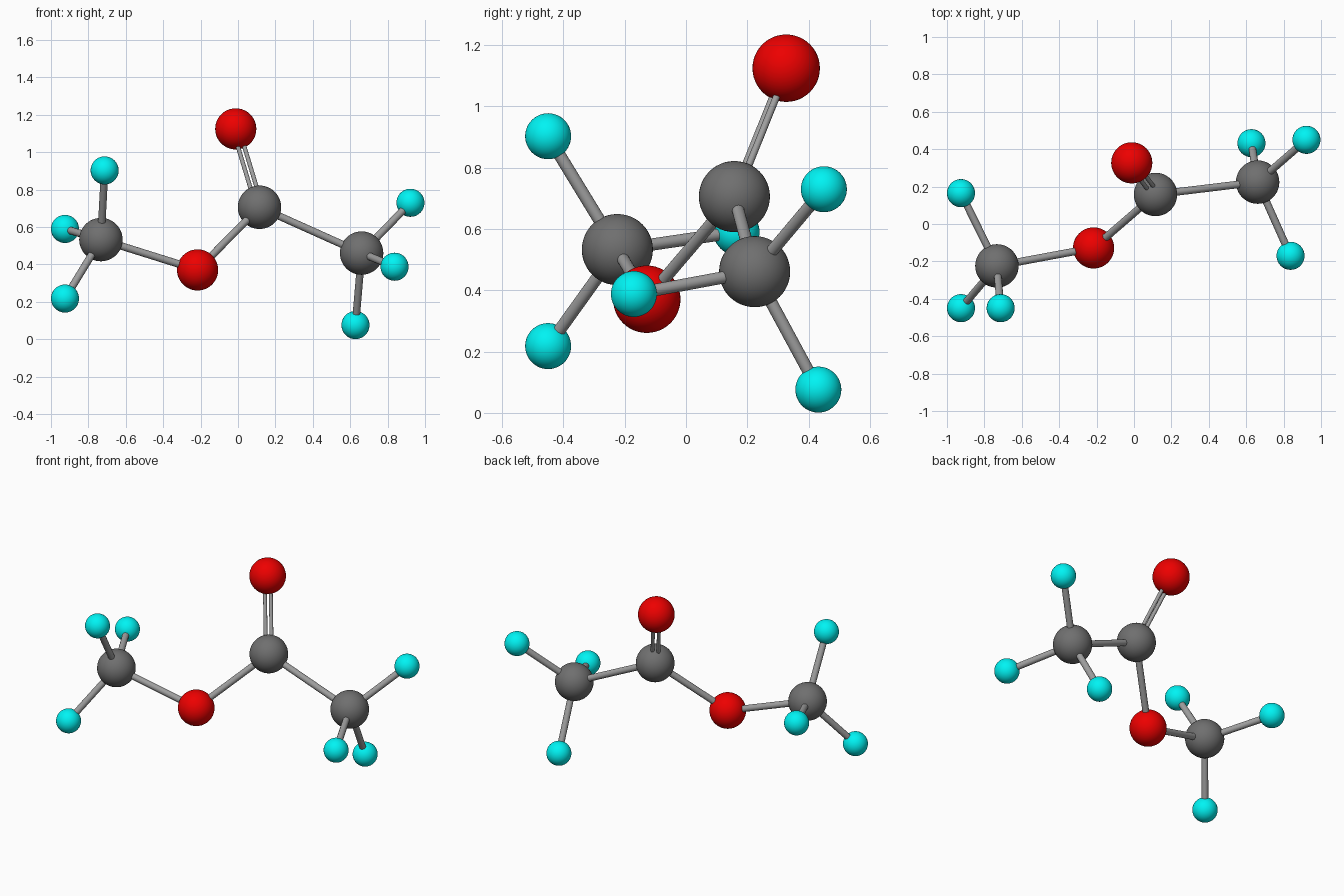
import bpy
from mathutils import Vector

if "Cube" in bpy.data.objects:
    bpy.data.objects.remove(bpy.data.objects["Cube"])


def material(name, rgb):
    m = bpy.data.materials.new(name)
    m.diffuse_color = (*rgb, 1)
    m.use_nodes = True
    m.node_tree.nodes["Principled BSDF"].inputs["Base Color"].default_value = m.diffuse_color
    return m


grey = material("carbon_grey", (0.16, 0.16, 0.16))
red = material("oxygen_red", (0.85, 0.0, 0.0))
cyan = material("hydrogen_cyan", (0.0, 0.9, 0.9))
bond_grey = material("bond_grey", (0.35, 0.35, 0.35))

CARBON = (0.116, grey)
OXYGEN = (0.11, red)
HYDROGEN = (0.075, cyan)

# Atoms: kind and centre
atoms = {
    "carbonyl_carbon": (CARBON, (0.115, 0.158, 0.706)),
    "carbonyl_oxygen": (OXYGEN, (-0.012, 0.327, 1.125)),
    "bridge_oxygen": (OXYGEN, (-0.216, -0.128, 0.371)),
    "left_carbon": (CARBON, (-0.733, -0.224, 0.533)),
    "right_carbon": (CARBON, (0.661, 0.224, 0.461)),
    "left_hydrogen_top": (HYDROGEN, (-0.713, -0.45, 0.903)),
    "left_hydrogen_back": (HYDROGEN, (-0.925, 0.165, 0.59)),
    "left_hydrogen_low": (HYDROGEN, (-0.925, -0.45, 0.218)),
    "right_hydrogen_top": (HYDROGEN, (0.922, 0.45, 0.73)),
    "right_hydrogen_front": (HYDROGEN, (0.837, -0.17, 0.388)),
    "right_hydrogen_low": (HYDROGEN, (0.628, 0.432, 0.076)),
}
pos = {name: Vector(c) for name, (_, c) in atoms.items()}

for name, ((radius, mat), centre) in atoms.items():
    bpy.ops.mesh.primitive_uv_sphere_add(segments=48, ring_count=24, radius=radius, location=centre)
    ob = bpy.context.object
    ob.name = name
    ob.data.materials.append(mat)
    bpy.ops.object.shade_smooth()


def bond(a, b, radius=0.02, offset=Vector(), suffix=""):
    p, q = pos[a] + offset, pos[b] + offset
    d = q - p
    bpy.ops.mesh.primitive_cylinder_add(vertices=24, radius=radius, depth=d.length,
                                        location=(p + q) / 2,
                                        rotation=d.to_track_quat('Z', 'Y').to_euler())
    ob = bpy.context.object
    ob.name = "bond_" + a + "_" + b + suffix
    ob.data.materials.append(bond_grey)
    bpy.ops.object.shade_smooth_by_angle()


# Single bonds
bond("carbonyl_carbon", "bridge_oxygen")
bond("bridge_oxygen", "left_carbon")
bond("carbonyl_carbon", "right_carbon")
for side in ("left", "right"):
    for h in [n for n in atoms if n.startswith(side + "_hydrogen")]:
        bond(side + "_carbon", h)

# Double bond: two thin rods side by side in the plane of the carbonyl group
axis = (pos["carbonyl_oxygen"] - pos["carbonyl_carbon"]).normalized()
arm = pos["bridge_oxygen"] - pos["carbonyl_carbon"]
sideways = (arm - axis * arm.dot(axis)).normalized()
for s, tag in ((-1, "_a"), (1, "_b")):
    bond("carbonyl_carbon", "carbonyl_oxygen", 0.0115, sideways * 0.018 * s, tag)
